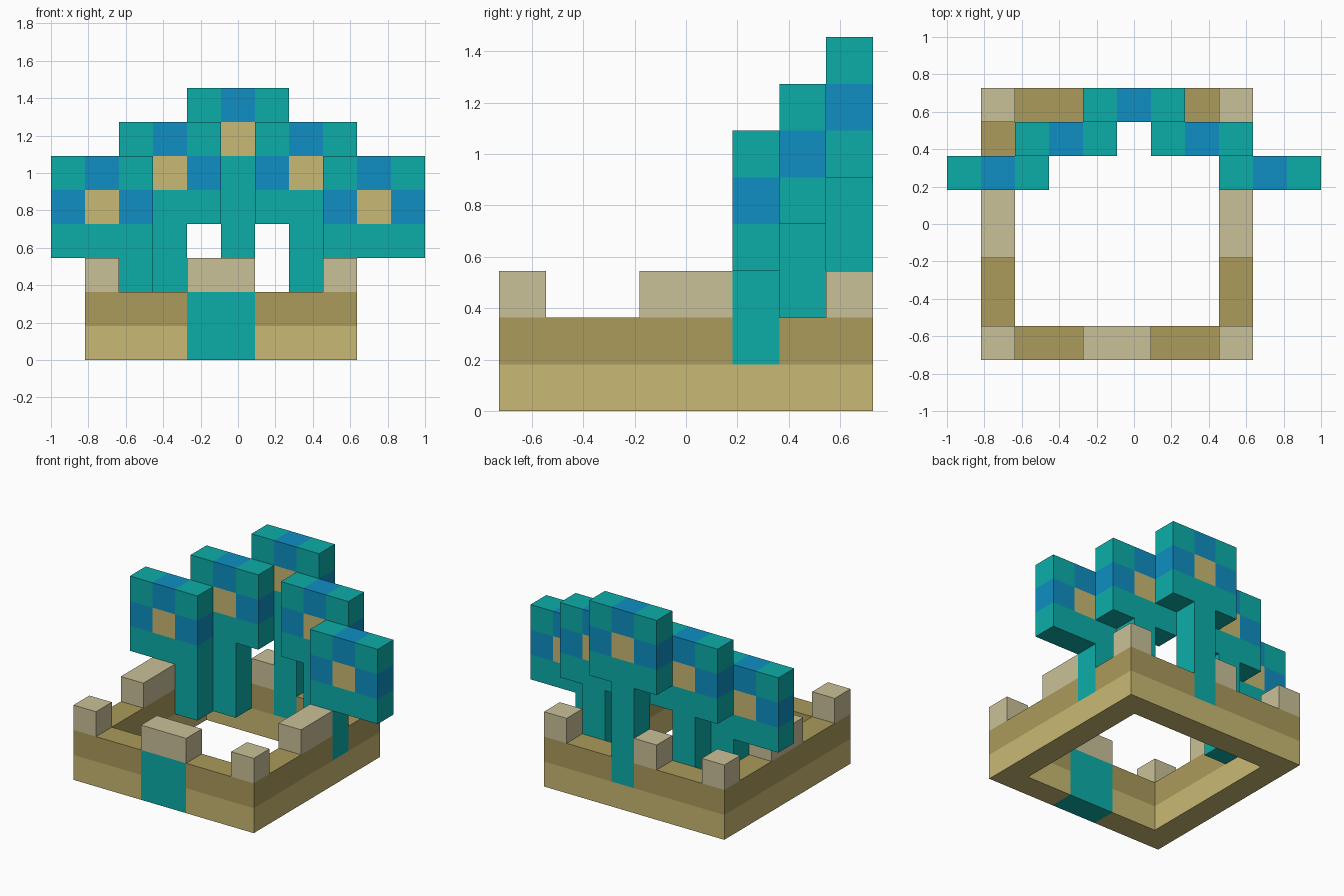
import bpy, bmesh
from mathutils import Vector

if "Cube" in bpy.data.objects:
    bpy.data.objects.remove(bpy.data.objects["Cube"], do_unlink=True)

U = 2 / 11                         # edge of one block
ORIGIN = Vector((-1, -4 * U, 0))   # corner of block (0, 0, 0)


def material(name, hex_code):
    channels = [int(hex_code[i:i + 2], 16) / 255 for i in (0, 2, 4)]
    rgba = [((c + 0.055) / 1.055) ** 2.4 if c > 0.04 else c / 12.92
            for c in channels] + [1]
    m = bpy.data.materials.new(name)
    m.use_nodes = True
    m.diffuse_color = rgba
    m.node_tree.nodes["Principled BSDF"].inputs["Base Color"].default_value = rgba
    return m


MATS = {
    "teal": material("teal", "0CAEA9"),
    "blue": material("blue", "0E8FC2"),
    "sand": material("sand", "C9B973"),
    "dark_sand": material("dark_sand", "AB9B5B"),
    "pale_stone": material("pale_stone", "C9C198"),
}

parts = {}       # part name -> {block: colour}
occupied = set()


def add(part, colour, xs, ys, zs):
    """Fill a box of blocks, leaving blocks that are already taken."""
    cells = parts.setdefault(part, {})
    for x in xs:
        for y in ys:
            for z in zs:
                if (x, y, z) not in occupied:
                    occupied.add((x, y, z))
                    cells[x, y, z] = colour


def flower(name, x0, y, z0, stem_x):
    """Three by three head with a sand centre, on a one-block stem."""
    for i in range(3):
        for k in range(3):
            colour = "teal"
            if k == 1:
                colour = "sand" if i == 1 else "blue"
            elif k == 2 and i == 1:
                colour = "blue"
            add(name + "_head", colour, [x0 + i], [y], [z0 + k])
    add(name + "_stem", "teal", [stem_x], [y], range(1, z0))


# Five flowers stepping up towards the back
flower("outer_right_flower", 0, 5, 3, 2)
flower("outer_left_flower", 8, 5, 3, 8)
flower("inner_right_flower", 2, 6, 4, 3)
flower("inner_left_flower", 6, 6, 4, 7)
flower("back_flower", 4, 7, 5, 5)

# Gate in the front wall
add("gate", "teal", (4, 5), [0], (0, 1))

# Square wall in two courses, with battlements above
FULL, TEETH = range(8), (0, 3, 4, 7)
for part, colour, run, z in (("lower_wall", "sand", FULL, 0),
                             ("upper_wall", "dark_sand", FULL, 1),
                             ("battlements", "pale_stone", TEETH, 2)):
    for end in (0, 7):
        add(part, colour, [i + 1 for i in run], [end], [z])
        add(part, colour, [end + 1], run, [z])


def build(name, cells):
    """Turn blocks into a mesh of their exposed faces."""
    mesh = bpy.data.meshes.new(name)
    colours = sorted(set(cells.values()))
    for c in colours:
        mesh.materials.append(MATS[c])
    bm = bmesh.new()
    for cell, colour in cells.items():
        centre = Vector(cell) + Vector((0.5, 0.5, 0.5))
        for axis in range(3):
            for sign in (-1, 1):
                n, a, b = Vector(), Vector(), Vector()
                n[axis] = sign / 2
                a[(axis + 1) % 3] = 0.5
                b[(axis + 2) % 3] = sign / 2
                beside = list(cell)
                beside[axis] += sign
                if tuple(beside) in occupied:
                    continue
                corners = (-a - b, a - b, a + b, b - a)
                f = bm.faces.new([bm.verts.new(ORIGIN + (centre + n + c) * U)
                                  for c in corners])
                f.material_index = colours.index(colour)
    bmesh.ops.remove_doubles(bm, verts=bm.verts, dist=0.001)
    bm.to_mesh(mesh)
    bm.free()
    bpy.context.collection.objects.link(bpy.data.objects.new(name, mesh))


for name, cells in parts.items():
    build(name, cells)
